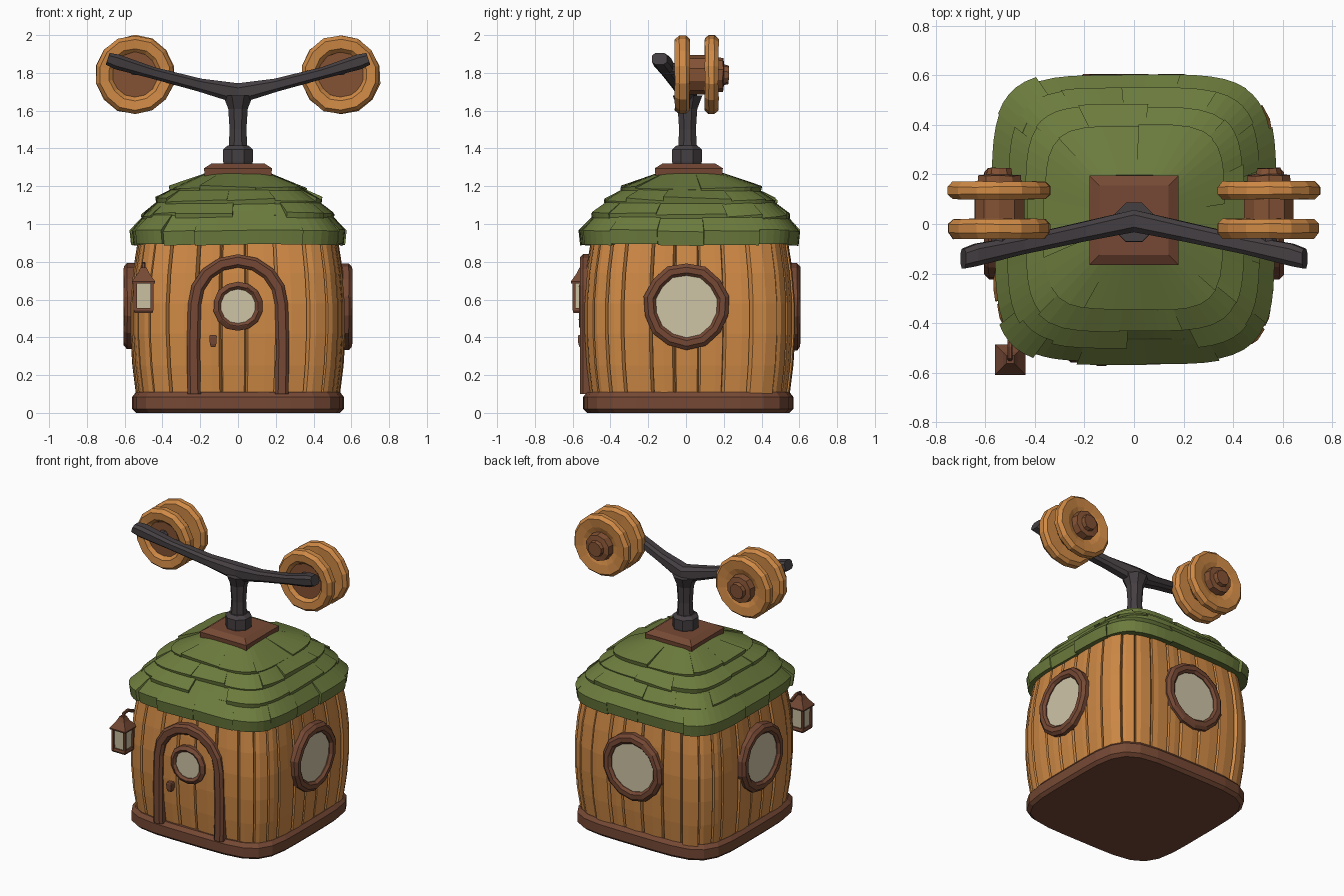
import bpy, bmesh, math, random
from mathutils import Vector, Matrix

random.seed(4)
if "Cube" in bpy.data.objects:
    bpy.data.objects.remove(bpy.data.objects["Cube"], do_unlink=True)


def material(name, r, g, b):
    m = bpy.data.materials.new(name)
    m.use_nodes = True
    m.diffuse_color = (r, g, b, 1)
    m.node_tree.nodes["Principled BSDF"].inputs["Base Color"].default_value = (r, g, b, 1)
    return m


ORANGE = material("orange_wood", 0.62, 0.25, 0.06)
BROWN = material("dark_brown_wood", 0.18, 0.066, 0.035)
HUB = material("hub_brown", 0.23, 0.085, 0.035)
GREEN = material("moss_green", 0.15, 0.2, 0.047)
IRON = material("dark_iron", 0.06, 0.05, 0.055)
CREAM = material("cream_glass", 0.62, 0.55, 0.38)


def jit(a):
    return random.uniform(-a, a)


def loft(name, rings, mat, wrap=False):
    """Skin closed loops of points; cap the ends unless wrapped."""
    bm = bmesh.new()
    loops = [[bm.verts.new(p) for p in ring] for ring in rings]
    pairs = list(zip(loops, loops[1:]))
    if wrap:
        pairs.append((loops[-1], loops[0]))
    else:
        bm.faces.new(loops[0])
        bm.faces.new(loops[-1])
    n = len(loops[0])
    for a, b in pairs:
        for i in range(n):
            j = (i + 1) % n
            bm.faces.new((a[i], a[j], b[j], b[i]))
    bmesh.ops.recalc_face_normals(bm, faces=bm.faces)
    me = bpy.data.meshes.new(name)
    bm.to_mesh(me)
    bm.free()
    me.materials.append(mat)
    ob = bpy.data.objects.new(name, me)
    bpy.context.scene.collection.objects.link(ob)
    return ob


def edge(s, n):
    """Unit point on a rounded square; s counts sides from 0 to 4."""
    u = 2 * (s % 1) - 1
    k = (abs(u) ** n + 1) ** (-1 / n)
    return Matrix.Rotation(math.floor(s) * math.pi / 2, 2) @ Vector((u * k, -k))


def rounded(hx, hy, cy, z, n=5, per_side=8):
    pts = [edge(i / per_side, n) for i in range(4 * per_side)]
    return [(p.x * hx, cy + p.y * hy, z) for p in pts]


def block(name, x, y, levels, mat):
    """Square column; levels are (half width, z)."""
    loft(name, [[(x + a * h, y + b * h, z) for a, b in ((-1, -1), (1, -1), (1, 1), (-1, 1))]
                for h, z in levels], mat)


def lathe(name, profile, sides, mat, pos=(0, 0, 0), axis=(0, 0, 1), wrap=False, rough=0.0):
    """Turn a (radius, height) profile about an axis."""
    mw = Matrix.Translation(pos) @ Vector(axis).to_track_quat('Z', 'Y').to_matrix().to_4x4()
    wob = [1 + jit(rough) for _ in range(sides)]
    angles = [(i + 0.5) * math.tau / sides for i in range(sides)]
    loft(name, [[mw @ Vector((r * w * math.cos(t), r * w * math.sin(t), h + jit(rough * 0.1)))
                 for t, w in zip(angles, wob)] for r, h in profile], mat, wrap)


def sweep(name, path, sizes, mat, depth_dir):
    """Chamfered bar along a path; sizes are (width, depth)."""
    path = [Vector(p) for p in path]
    d = Vector(depth_dir)
    section = ((1, .55), (.55, 1), (-.55, 1), (-1, .55), (-1, -.55), (-.55, -1), (.55, -1), (1, -.55))
    rings = []
    for i, p in enumerate(path):
        t = path[min(i + 1, len(path) - 1)] - path[max(i - 1, 0)]
        nrm = t.cross(d).normalized()
        w, dep = sizes[i]
        rings.append([p + nrm * (a * w / 2) + d * (b * dep / 2) for a, b in section])
    loft(name, rings, mat)


# Base slab
loft("base", [rounded(h, h - 0.004, 0.012, z) for h, z in
              ((.54, 0), (.56, .02), (.56, .085), (.54, .11))], BROWN)

# Barrel-shaped plank walls with V grooves
PLANKS = 32
cuts = [(i + 0.5 + jit(.22)) / 8 for i in range(PLANKS)]
bulge = [jit(.006) for _ in range(PLANKS)]
outline = []
for i in range(PLANKS):
    nxt = cuts[i + 1] if i + 1 < PLANKS else cuts[0] + 4
    b = bulge[i]
    outline += [(cuts[i], -.02), (cuts[i] + .008, b), ((i + 1) / 8, b + .003), (nxt - .008, b)]
walls = []
for z, h in ((.09, .535), (.25, .555), (.42, .566), (.58, .566), (.74, .553), (.92, .525)):
    ring = []
    for s, off in outline:
        p = edge(s, 5)
        ring.append((p.x * (h + off), .02 + p.y * (h - .01 + off), z))
    walls.append(ring)
loft("plank_walls", walls, ORANGE)

# Roof core and overlapping shingle rows
CY, RY = .023, 1.03
loft("roof_core", [rounded(h, h * RY, CY, z, 4.5) for h, z in
                   ((.53, .9), (.55, .95), (.46, 1.04), (.34, 1.15), (.16, 1.255))], GREEN)
ROWS = ((.57, .89, .965, .475, 1.07, 16), (.505, 1.0, 1.05, .41, 1.135, 14),
        (.44, 1.085, 1.13, .33, 1.195, 12), (.36, 1.155, 1.195, .17, 1.27, 9))
for row, (lip, z0, z1, top, zt, count) in enumerate(ROWS):
    starts = [(i + row * .4 + .35 + jit(.2)) * 4 / count for i in range(count)]
    starts.append(starts[0] + 4)
    for i in range(count):
        a, b = starts[i], starts[i + 1]
        out, drop, tilt = jit(.009), jit(.012), jit(.016)
        if row == 0:
            drop, tilt = drop * .4, tilt * .4
        rings = []
        for k in range(6):
            f = k / 5
            p = edge(a + (b - a) * f, 4.5)
            dz = drop + tilt * (f - .5)
            prof = ((lip - .07, z0 + .01), (lip + out - .008, z0 + dz), (lip + out, z1 + dz),
                    (top, zt), (top - .05, zt - .04))
            rings.append([(p.x * r, CY + p.y * r * RY, z) for r, z in prof])
        loft(f"shingle_{row + 1}_{i + 1}", rings, GREEN)

# Roof cap and hanger post
block("roof_cap", 0, .015, ((.175, 1.24), (.18, 1.295), (.14, 1.32)), BROWN)
lathe("post_collar", ((.08, 1.3), (.085, 1.33), (.085, 1.395), (.06, 1.415)), 8, IRON, (0, .005, 0))
lathe("post", ((.054, 1.4), (.048, 1.5), (.056, 1.61), (.085, 1.68)), 8, IRON, (0, .008, 0))

# Hanger arms, swept as one bent bar
half = [(.69, -.14, 1.875), (.64, -.125, 1.858), (.45, -.085, 1.8), (.2, -.03, 1.735)]
sizes = [(.065, .08), (.08, .09), (.062, .075), (.07, .08)]
path = [(-x, y, z) for x, y, z in half] + [(0, .012, 1.69)] + half[::-1]
sweep("hanger_arms", path, sizes + [(.11, .09)] + sizes[::-1], IRON, (0, 1, 0))

# Pulley wheels
for side, sx in (("left", 1), ("right", -1)):
    pos, ax = (sx * .545, 0, 1.79), (0, 1, 0)
    lathe(f"{side}_wheel_front", ((.12, -.035), (.14, -.055), (.19, -.06), (.21, -.035), (.21, 0),
                                  (.19, .02), (.1, .02)), 14, ORANGE, pos, ax, True, .02)
    lathe(f"{side}_wheel_back", ((.1, .1), (.19, .1), (.21, .12), (.21, .15), (.19, .172),
                                 (.13, .165), (.09, .15)), 14, ORANGE, pos, ax, True, .02)
    lathe(f"{side}_hub", ((.125, -.035), (.105, .02), (.105, .1), (.095, .15), (.09, .195),
                          (.055, .2), (.05, .225)), 10, HUB, pos, ax, False, .03)
    lathe(f"{side}_axle", ((.035, -.11), (.035, -.03)), 8, IRON, (sx * .545, 0, 1.82), ax)


# Round windows
def window(name, pos, axis, r_in, r_out, depth):
    lathe(name + "_frame", ((r_in, -.06), (r_in, depth * .5), (r_in + .015, depth),
                            (r_out - .02, depth), (r_out, depth * .4), (r_out, -.06)),
          14, BROWN, pos, axis, True, .02)
    lathe(name + "_pane", ((r_in * 1.04, 0), (r_in * 1.04, .008)), 14, CREAM, pos, axis)


window("left_window", (.575, .003, .565), (1, 0, 0), .165, .23, .03)
window("right_window", (-.575, .003, .565), (-1, 0, 0), .165, .23, .03)
window("back_window", (0, .577, .56), (0, 1, 0), .165, .23, .028)
window("door_window", (0, -.542, .565), (0, -1, 0), .092, .132, .024)

# Arched door frame and handle
R, ZC, Y = .23, .575, -.525
arch = [(-.232, Y, .1), (-.236, Y, .35)]
arch += [(-R * math.cos(t), Y, ZC + R * math.sin(t)) for t in (math.pi * k / 8 for k in range(9))]
arch += [(.236, Y, .35), (.232, Y, .1)]
sweep("door_frame", arch, [(.07, .07)] * len(arch), BROWN, (0, 1, 0))
block("door_handle", -.132, -.553, ((.012, .35), (.017, .365), (.02, .405), (.016, .412)), BROWN)

# Hanging lantern
LX, LY = -.5, -.548
block("lantern_base", LX, LY, ((.048, .53), (.052, .54), (.048, .555)), BROWN)
block("lantern_glass", LX, LY, ((.038, .55), (.044, .695)), CREAM)
block("lantern_roof", LX, LY, ((.06, .685), (.062, .695), (.03, .74), (.016, .77)), BROWN)
for i, (a, b) in enumerate(((-1, -1), (1, -1), (1, 1), (-1, 1))):
    block(f"lantern_post_{i + 1}", LX + a * .044, LY + b * .044, ((.008, .545), (.008, .69)), BROWN)
sweep("lantern_hook", [(LX, LY, .755), (LX, LY + .01, .785), (LX, LY + .05, .79), (LX, LY + .11, .765)],
      [(.02, .02)] * 4, BROWN, (1, 0, 0))
